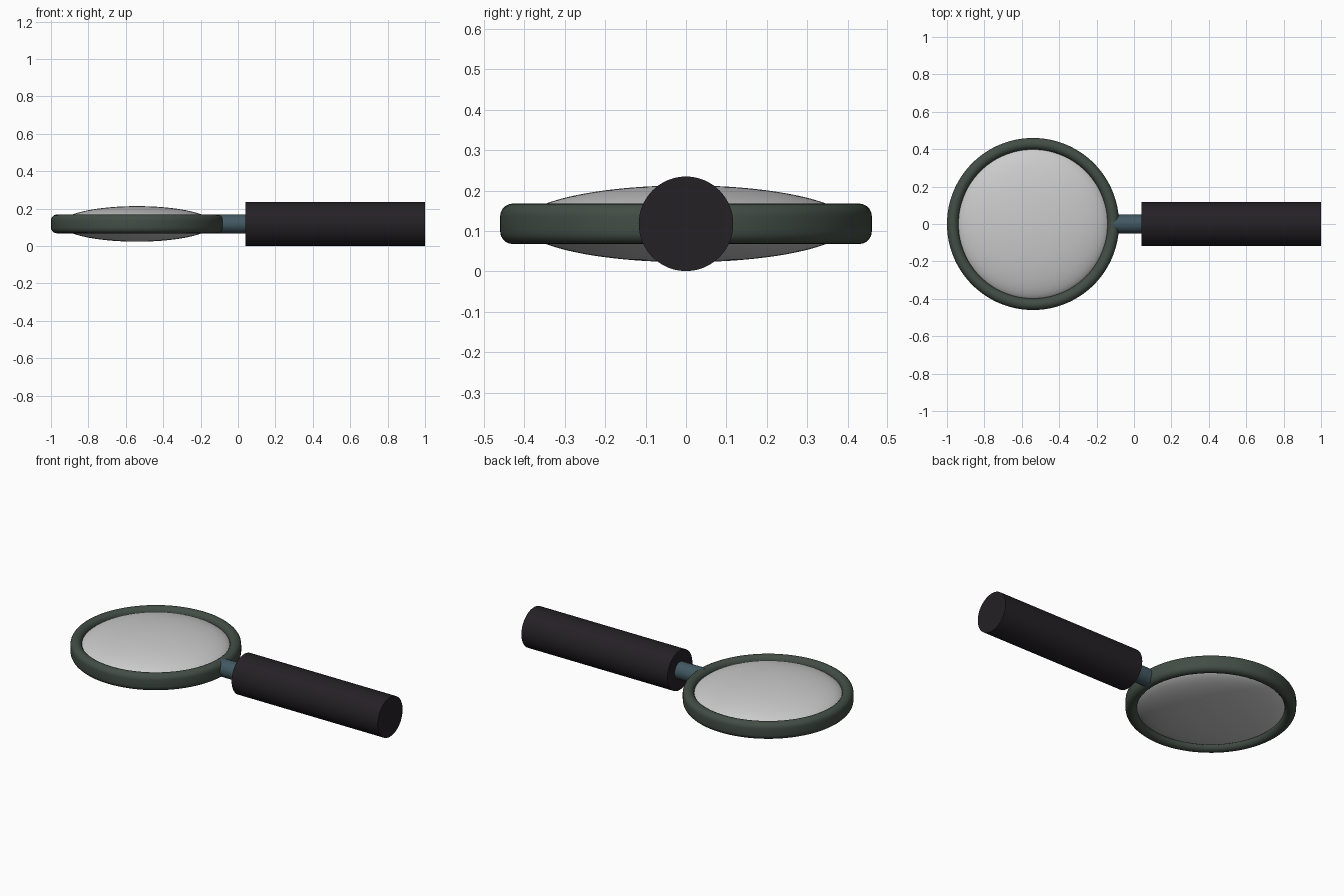
import bpy, bmesh, math

if "Cube" in bpy.data.objects:
    bpy.data.objects.remove(bpy.data.objects["Cube"])

ZC = 0.118      # height of the shared axis
LENS_X = -0.54  # centre of the lens and frame


def finish(obj, color=None):
    if color:
        mat = bpy.data.materials.new(obj.name + "_material")
        mat.diffuse_color = color
        mat.use_nodes = True
        mat.node_tree.nodes["Principled BSDF"].inputs["Base Color"].default_value = mat.diffuse_color
        obj.data.materials.append(mat)
    bpy.ops.object.select_all(action='DESELECT')
    obj.select_set(True)
    bpy.context.view_layer.objects.active = obj
    bpy.ops.object.shade_smooth_by_angle(angle=math.radians(35))


def rod(name, x0, x1, radius, color):
    bpy.ops.mesh.primitive_cylinder_add(
        vertices=64, radius=radius, depth=x1 - x0,
        location=((x0 + x1) / 2, 0, ZC), rotation=(0, math.pi / 2, 0))
    obj = bpy.context.object
    obj.name = name
    finish(obj, color)


# Frame: stadium-shaped section swept round the lens
def frame(radius, r, half_straight, color, segs=96, arc=10):
    section = []
    for side in (1, -1):
        for i in range(arc + 1):
            a = math.pi * i / arc + (0 if side == 1 else math.pi)
            section.append((radius + r * math.cos(a),
                            side * half_straight + r * math.sin(a)))
    bm = bmesh.new()
    rings = []
    for s in range(segs):
        t = 2 * math.pi * s / segs
        rings.append([bm.verts.new((p * math.cos(t), p * math.sin(t), z)) for p, z in section])
    n = len(section)
    for s in range(segs):
        a, b = rings[s], rings[(s + 1) % segs]
        for i in range(n):
            j = (i + 1) % n
            bm.faces.new((a[i], b[i], b[j], a[j]))
    bmesh.ops.recalc_face_normals(bm, faces=bm.faces)
    mesh = bpy.data.meshes.new("frame")
    bm.to_mesh(mesh)
    bm.free()
    obj = bpy.data.objects.new("frame", mesh)
    obj.location = (LENS_X, 0, ZC)
    bpy.context.collection.objects.link(obj)
    finish(obj, color)


frame(0.429, 0.031, 0.019, (0.055, 0.075, 0.06, 1))

# Lens: flattened ellipsoid bulging on both sides
bpy.ops.mesh.primitive_uv_sphere_add(segments=96, ring_count=48, radius=1,
                                     location=(LENS_X, 0, ZC))
lens = bpy.context.object
lens.name = "lens"
lens.scale = (0.408, 0.408, 0.095)
bpy.ops.object.transform_apply(location=False, rotation=False, scale=True)
finish(lens, (0.6, 0.6, 0.6, 0.85))

# Stem and handle
rod("stem", -0.12, 0.06, 0.05, (0.055, 0.1, 0.125, 1))
rod("handle", 0.04, 1.0, 0.117, (0.018, 0.015, 0.019, 1))
